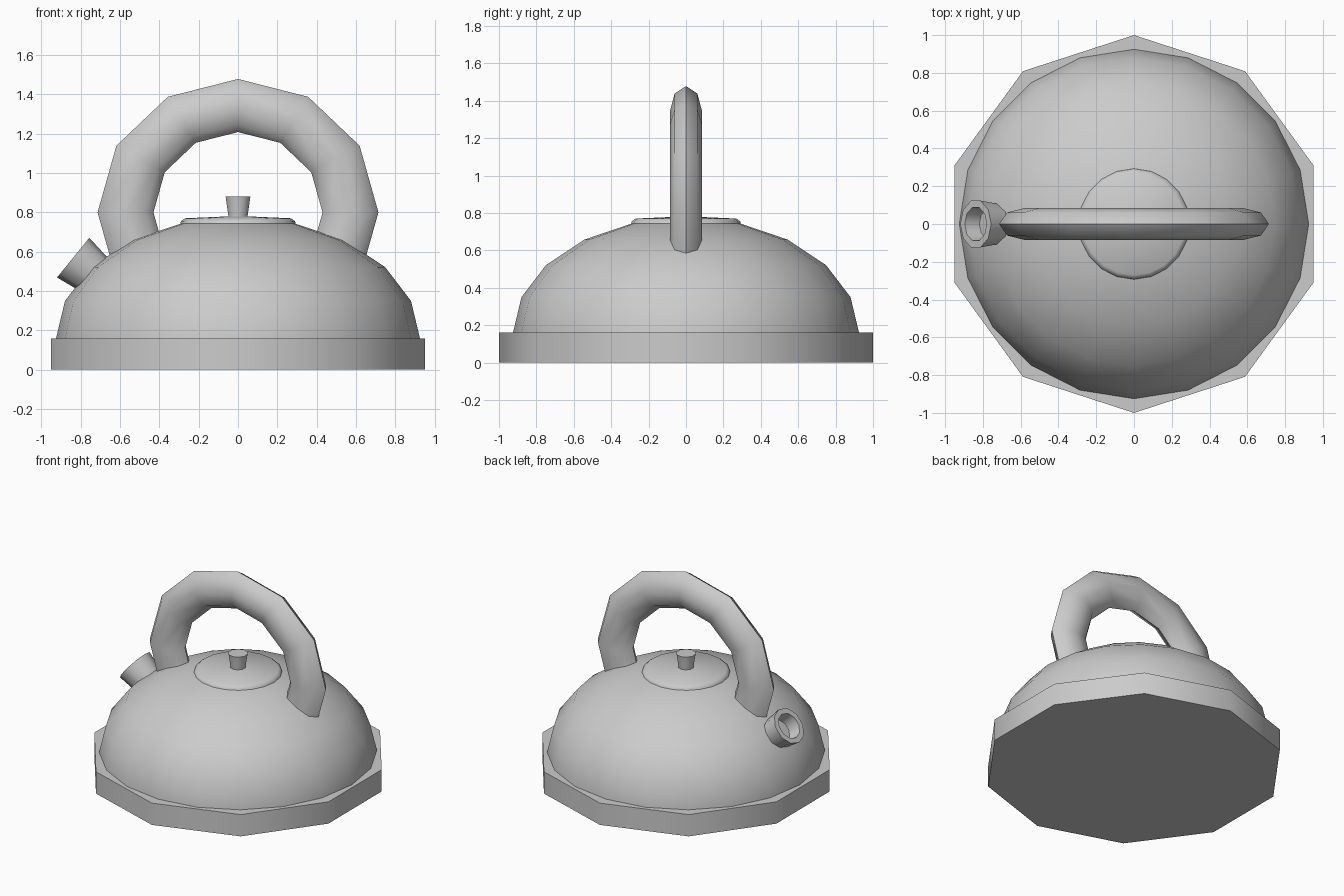
import bpy
import bmesh
from math import sin, cos, pi, radians
from mathutils import Vector

cube = bpy.data.objects.get("Cube")
if cube:
    bpy.data.objects.remove(cube)

metal = bpy.data.materials.new("grey metal")
GREY = (0.6, 0.6, 0.6, 1)
metal.diffuse_color = GREY
metal.use_nodes = True
metal.node_tree.nodes["Principled BSDF"].inputs["Base Color"].default_value = GREY


def finish(name, bm):
    """Turn a bmesh into a smooth object with sharp rims."""
    bmesh.ops.remove_doubles(bm, verts=bm.verts, dist=0.0005)
    bmesh.ops.recalc_face_normals(bm, faces=bm.faces)
    mesh = bpy.data.meshes.new(name)
    bm.to_mesh(mesh)
    bm.free()
    mesh.materials.append(metal)
    obj = bpy.data.objects.new(name, mesh)
    bpy.context.collection.objects.link(obj)
    bpy.ops.object.select_all(action="DESELECT")
    obj.select_set(True)
    bpy.context.view_layer.objects.active = obj
    bpy.ops.object.shade_smooth_by_angle(angle=radians(50))
    return obj


def loft(name, rings):
    """Bridge rings of points and cap both ends."""
    bm = bmesh.new()
    loops = [[bm.verts.new(p) for p in ring] for ring in rings]
    n = len(loops[0])
    for a, b in zip(loops, loops[1:]):
        for i in range(n):
            j = (i + 1) % n
            bm.faces.new((a[i], a[j], b[j], b[i]))
    bm.faces.new(loops[0])
    bm.faces.new(loops[-1])
    return finish(name, bm)


def lathe(name, profile, sides):
    """Revolve (radius, height) points about z, one corner on the y axis."""
    turns = [2 * pi * i / sides + pi / 2 for i in range(sides)]
    return loft(name, [[(r * cos(t), r * sin(t), z) for t in turns]
                       for r, z in profile])


# Wide ten-sided foot
lathe("base", [(1, 0), (1, 0.16)], 10)

# Squashed half sphere for the body
dome = [(0.925 * cos(a), 0.16 + 0.615 * sin(a))
        for a in (radians(18 * k) for k in range(5))]
lathe("body", [(0.925, 0.12)] + dome + [(0.002, 0.775)], 20)

# Shallow lid and flared knob
lathe("lid", [(0.295, 0.735), (0.29, 0.755), (0.27, 0.77), (0.002, 0.782)], 20)
lathe("lid_knob", [(0.05, 0.76), (0.052, 0.785), (0.066, 0.88)], 10)

# Arched handle: part of a flattened ring whose ends sink into the body
arch = []
for k in range(-1, 8):
    a = radians(30 * k)
    ring = []
    for i in range(8):
        t = 2 * pi * i / 8
        r = 0.572 + 0.142 * cos(t)
        ring.append((r * cos(a), 0.086 * sin(t), 0.8 + 0.95 * r * sin(a)))
    arch.append(ring)
loft("handle", arch)

# Short flared spout with a recessed mouth
spout = lathe("spout", [(0.098, -0.22), (0.13, 0), (0.092, 0), (0.08, -0.09)], 10)
spout.location = (-0.838, 0, 0.57)
spout.rotation_euler = Vector((-0.775, 0, 0.63)).to_track_quat("Z", "Y").to_euler()
